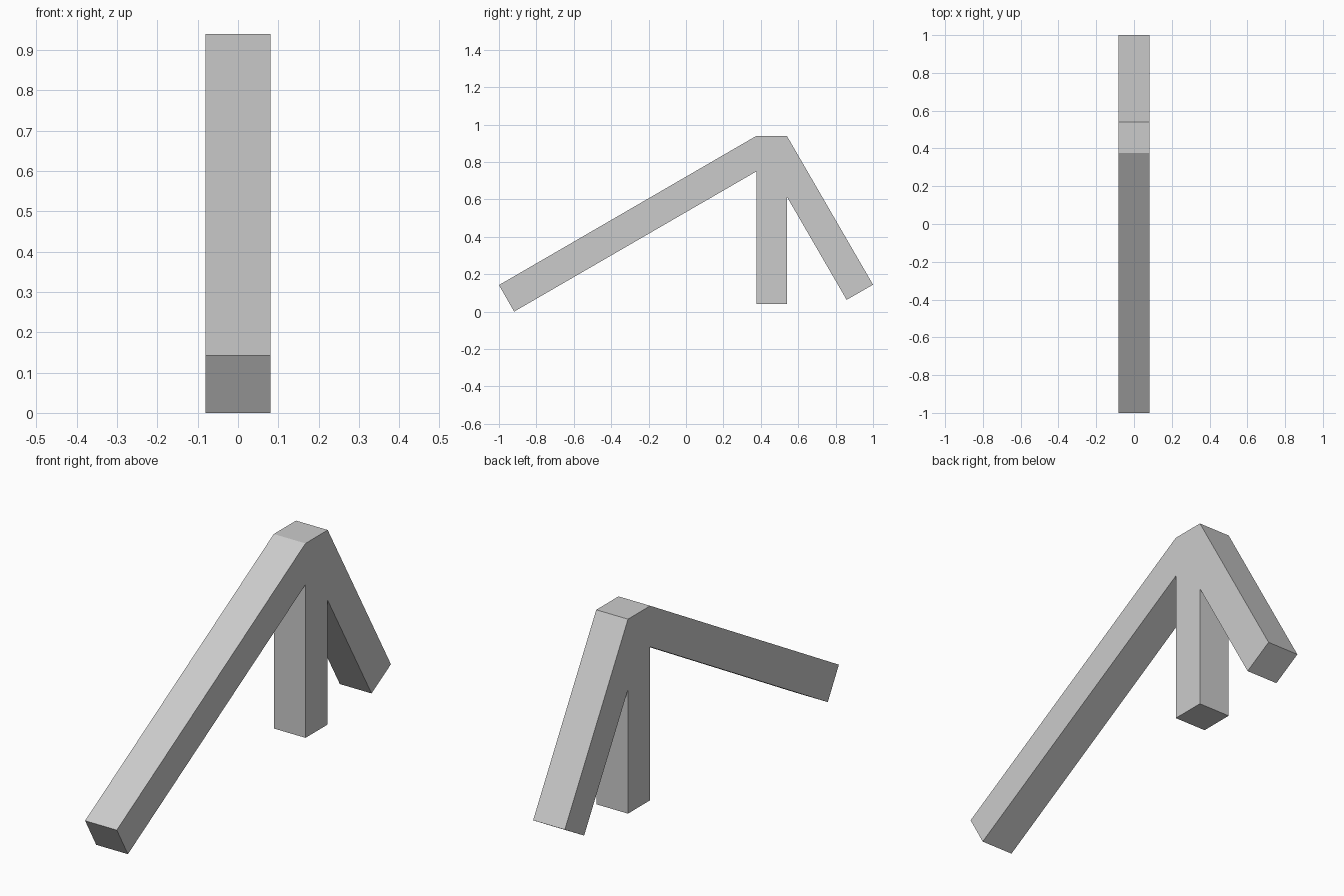
import bpy
import bmesh

cube = bpy.data.objects.get("Cube")
if cube:
    bpy.data.objects.remove(cube, do_unlink=True)

HALF_WIDTH = 0.081

# Plain grey material
grey = bpy.data.materials.new("plain_grey")
grey.use_nodes = True
colour = (0.6, 0.6, 0.6, 1)
grey.diffuse_color = colour
grey.node_tree.nodes["Principled BSDF"].inputs["Base Color"].default_value = colour

# Side outline (y, z): long front strut, upright post, short back strut, flat crown
outline = [
    (-1.0, 0.142), (-0.919, 0.0),       # front strut foot
    (0.377, 0.75),                      # front crotch
    (0.377, 0.042), (0.539, 0.042),     # post foot
    (0.539, 0.615),                     # back crotch
    (0.859, 0.063), (1.0, 0.144),       # back strut foot
    (0.539, 0.94), (0.377, 0.94),       # crown
]

# Extrude the outline across the width
bm = bmesh.new()
side = bm.faces.new([bm.verts.new((-HALF_WIDTH, y, z)) for y, z in outline])
result = bmesh.ops.extrude_face_region(bm, geom=[side], use_keep_orig=True)
moved = [v for v in result["geom"] if isinstance(v, bmesh.types.BMVert)]
bmesh.ops.translate(bm, verts=moved, vec=(2 * HALF_WIDTH, 0, 0))
bmesh.ops.recalc_face_normals(bm, faces=bm.faces)

mesh = bpy.data.meshes.new("three_legged_frame")
bm.to_mesh(mesh)
bm.free()
mesh.materials.append(grey)
frame = bpy.data.objects.new("three_legged_frame", mesh)
bpy.context.collection.objects.link(frame)
